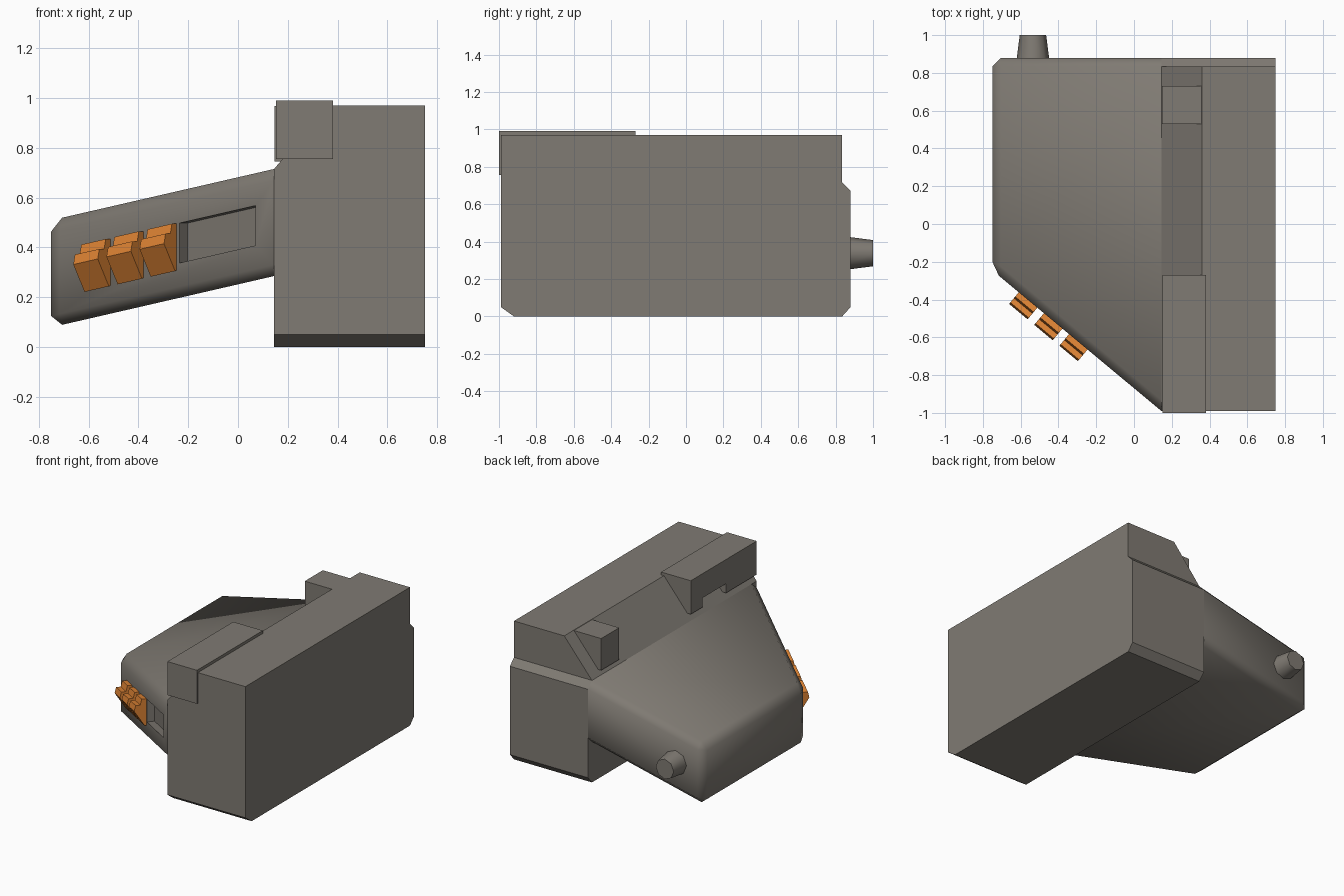
import bpy, bmesh, math

if "Cube" in bpy.data.objects:
    bpy.data.objects.remove(bpy.data.objects["Cube"])

def material(name, rgb):
    m = bpy.data.materials.new(name)
    m.diffuse_color = (*rgb, 1)
    m.use_nodes = True
    m.node_tree.nodes["Principled BSDF"].inputs["Base Color"].default_value = m.diffuse_color
    return m

GREY = material("warm_grey", (0.215, 0.197, 0.172))
ORANGE = material("orange", (0.75, 0.235, 0.035))

def loft(name, a, b, mat, bevel=None, width=0.045):
    """Solid between two matching outlines; bevel picks edges by midpoint."""
    bm = bmesh.new()
    va = [bm.verts.new(p) for p in a]
    vb = [bm.verts.new(p) for p in b]
    n = len(a)
    bm.faces.new(va)
    bm.faces.new(vb[::-1])
    for i in range(n):
        j = (i + 1) % n
        bm.faces.new((va[j], va[i], vb[i], vb[j]))
    bmesh.ops.recalc_face_normals(bm, faces=bm.faces)
    if bevel:
        edges = [e for e in bm.edges if bevel((e.verts[0].co + e.verts[1].co) / 2)]
        bmesh.ops.bevel(bm, geom=edges, offset=width, segments=1,
                        affect='EDGES', profile=0.5)
    me = bpy.data.meshes.new(name)
    bm.to_mesh(me)
    bm.free()
    me.materials.append(mat)
    ob = bpy.data.objects.new(name, me)
    bpy.context.collection.objects.link(ob)
    return ob

def along_x(name, yz, x0, x1):
    return loft(name, [(x0, y, z) for y, z in yz], [(x1, y, z) for y, z in yz], GREY)

def along_y(name, xz, y0, y1):
    return loft(name, [(x, y0, z) for x, z in xz], [(x, y1, z) for x, z in xz], GREY)

def smooth(ob, angle):
    bpy.ops.object.select_all(action='DESELECT')
    ob.select_set(True)
    bpy.context.view_layer.objects.active = ob
    bpy.ops.object.shade_smooth_by_angle(angle=math.radians(angle))

# Main block: chamfered lower body and upper body with a sloped inner side
along_x("lower_body", [(-0.99, 0.05), (-0.92, 0), (0.835, 0), (0.88, 0.05),
                       (0.88, 0.67), (0.835, 0.715), (-0.99, 0.715)], 0.145, 0.75)
along_y("upper_body", [(0.145, 0.715), (0.36, 0.97), (0.75, 0.97), (0.75, 0.715)],
        -0.99, 0.835)

# Raised blocks on the slope; the front one has a notch underneath
along_x("front_sight_block", [(-1.0, 0.755), (-0.66, 0.755), (-0.66, 0.82), (-0.40, 0.82),
                              (-0.40, 0.755), (-0.27, 0.755), (-0.27, 0.99), (-1.0, 0.99)],
        0.152, 0.382)
along_x("rear_sight_block", [(0.53, 0.745), (0.73, 0.745), (0.73, 0.968), (0.53, 0.968)],
        0.147, 0.36)

# Side wing: sheared plate with a diagonal front edge
def mid(x):
    return 0.5 + (x - 0.145) * 0.23

outline = [(-0.75, 0.88), (-0.75, -0.245), (0.145, -0.99), (0.145, 0.88)]
wing = loft("side_wing", [(x, y, mid(x) - 0.215) for x, y in outline],
            [(x, y, mid(x) + 0.215) for x, y in outline], GREY,
            bevel=lambda c: c.x < 0.12)

# Helper: prism running along the diagonal wall, profile = (distance out, height)
def wall_prism(name, profile, x0, x1, mat):
    def ring(x):
        y = -0.245 - (x + 0.75) * 0.8324
        return [(x - 0.64 * d, y - 0.77 * d, mid(x) + h) for d, h in profile]
    return loft(name, ring(x0), ring(x1), mat)

# Recessed slot in the diagonal wall
cutter = wall_prism("slot_cutter", [(-0.05, -0.075), (0.1, -0.075), (0.1, 0.085), (-0.05, 0.085)],
                    -0.235, 0.07, GREY)
mod = wing.modifiers.new("slot", 'BOOLEAN')
mod.operation = 'DIFFERENCE'
mod.solver = 'EXACT'
mod.object = cutter
bpy.context.view_layer.objects.active = wing
bpy.ops.object.modifier_apply(modifier=mod.name)
bpy.data.objects.remove(cutter)
smooth(wing, 50)

# Three orange buttons
button = [(-0.03, -0.09), (0.01, -0.105), (0.08, 0.005), (0.07, 0.045),
          (0.04, 0.045), (0.03, 0.085), (-0.03, 0.085)]
for i in range(3):
    x = -0.61 + 0.133 * i
    wall_prism(f"button_{i + 1}", button, x, x + 0.098, ORANGE)

# Tapered peg at the back
bpy.ops.mesh.primitive_cone_add(vertices=8, radius1=0.088, radius2=0.07, depth=0.14,
                                location=(-0.535, 0.93, 0.338),
                                rotation=(-math.pi / 2, 0, 0))
peg = bpy.context.object
peg.name = "rear_peg"
peg.data.materials.append(GREY)
smooth(peg, 50)
